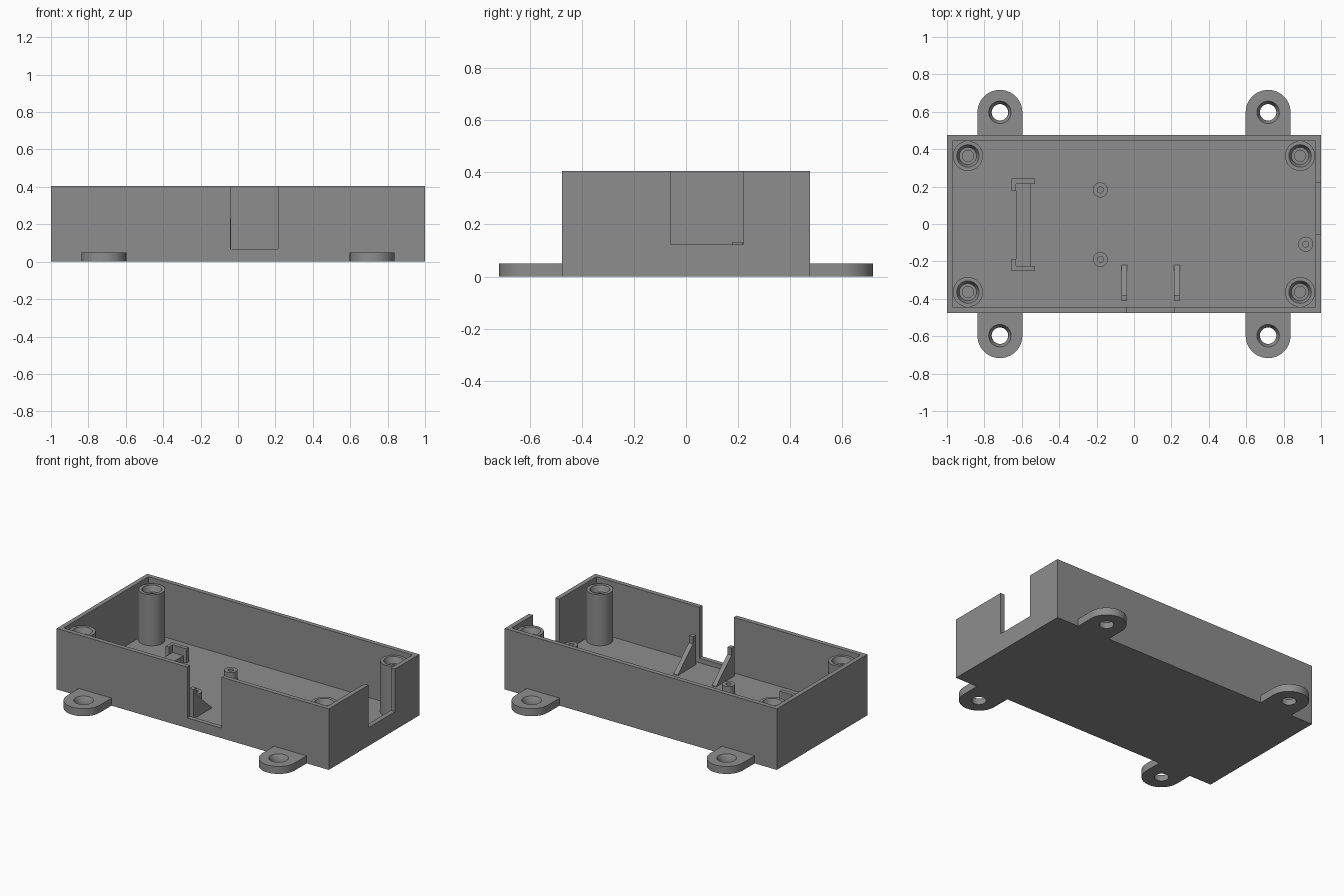
import bpy, bmesh, math

if "Cube" in bpy.data.objects:
    bpy.data.objects.remove(bpy.data.objects["Cube"])

grey = bpy.data.materials.new("grey plastic")
grey.diffuse_color = (0.27, 0.27, 0.27, 1)
grey.use_nodes = True
grey.node_tree.nodes["Principled BSDF"].inputs["Base Color"].default_value = grey.diffuse_color
FLOOR = 0.036


def finish(name, bm, smooth=False):
    bmesh.ops.recalc_face_normals(bm, faces=bm.faces)
    me = bpy.data.meshes.new(name)
    bm.to_mesh(me)
    bm.free()
    ob = bpy.data.objects.new(name, me)
    bpy.context.collection.objects.link(ob)
    me.materials.append(grey)
    if smooth:
        shade(ob)
    return ob


def shade(ob):
    bpy.ops.object.select_all(action='DESELECT')
    ob.select_set(True)
    bpy.context.view_layer.objects.active = ob
    bpy.ops.object.shade_smooth_by_angle(angle=math.radians(30))


def prism(name, pts, offset):
    """Extrude a closed 3D outline along an offset."""
    bm = bmesh.new()
    face = bm.faces.new([bm.verts.new(p) for p in pts])
    ext = bmesh.ops.extrude_face_region(bm, geom=[face], use_keep_orig=True)
    moved = [g for g in ext["geom"] if isinstance(g, bmesh.types.BMVert)]
    bmesh.ops.translate(bm, verts=moved, vec=offset)
    return finish(name, bm)


def box(name, x0, x1, y0, y1, z0, z1):
    return prism(name, [(x0, y0, z0), (x1, y0, z0), (x1, y1, z0), (x0, y1, z0)], (0, 0, z1 - z0))


def lathe(name, profile, x, y, n=40):
    """Revolve (radius, z) points about a vertical axis at x, y."""
    bm = bmesh.new()
    vs = [bm.verts.new((r, 0, z)) for r, z in profile]
    es = [bm.edges.new(p) for p in zip(vs, vs[1:])]
    bmesh.ops.spin(bm, geom=vs + es, cent=(0, 0, 0), axis=(0, 0, 1), angle=2 * math.pi, steps=n)
    bmesh.ops.remove_doubles(bm, verts=bm.verts, dist=1e-5)
    bmesh.ops.translate(bm, verts=bm.verts, vec=(x, y, 0))
    return finish(name, bm, True)


def cut(ob, cutter):
    mod = ob.modifiers.new("cut", 'BOOLEAN')
    mod.operation, mod.solver, mod.object = 'DIFFERENCE', 'EXACT', cutter
    bpy.context.view_layer.objects.active = ob
    bpy.ops.object.modifier_apply(modifier=mod.name)
    bpy.data.objects.remove(cutter)


# open tray with a notch in the front wall and one in the right wall
tray = box("tray", -1, 1, -0.475, 0.475, 0, 0.405)
cut(tray, box("cavity", -0.97, 0.97, -0.445, 0.445, FLOOR, 0.5))
cut(tray, box("front_notch", -0.04, 0.213, -0.6, -0.43, 0.067, 0.5))
cut(tray, box("right_notch", 0.95, 1.1, -0.057, 0.22, 0.122, 0.5))

for sx in (-1, 1):
    for sy in (-1, 1):
        # corner screw posts with a recess and bore
        lathe("screw_post", [(0.08, FLOOR - 0.01), (0.08, 0.375), (0.06, 0.375), (0.046, 0.335),
                             (0.03, 0.335), (0.03, 0.06), (0, 0.06)], sx * 0.888, sy * 0.364)
        # mounting ears with countersunk holes
        cx, cy, r = sx * 0.717, sy * 0.597, 0.12
        arc = [(cx + r * math.cos(a), cy + sy * r * math.sin(a), 0)
               for a in (math.pi * i / 28 for i in range(29))]
        ear = prism("mounting_ear", [(cx + r, sy * 0.47, 0)] + arc + [(cx - r, sy * 0.47, 0)], (0, 0, 0.05))
        cut(ear, lathe("ear_hole", [(0, -0.02), (0.044, -0.02), (0.044, 0.02), (0.06, 0.05),
                                    (0.06, 0.07), (0, 0.07)], cx, cy))
        shade(ear)

# small hollow standoffs
for x, y in ((-0.18, 0.182), (-0.18, -0.19), (0.918, -0.108)):
    lathe("standoff", [(0.04, FLOOR - 0.01), (0.04, 0.098), (0.016, 0.098),
                       (0.016, 0.045), (0, 0.045)], x, y, 28)

# gusset ribs beside the front notch
for x in (-0.068, 0.215):
    prism("gusset_rib", [(x, -0.22, FLOOR - 0.005), (x, -0.22, FLOOR + 0.004), (x, -0.38, 0.185),
                         (x, -0.38, 0.232), (x, -0.413, 0.232), (x, -0.413, FLOOR - 0.005)], (0.03, 0, 0))

# raised bar held between two L-shaped brackets
box("support_bar", -0.632, -0.552, -0.23, 0.222, FLOOR - 0.005, 0.08)
for s in (-1, 1):
    pts = [(-0.655, 0.182), (-0.632, 0.182), (-0.632, 0.22), (-0.53, 0.22), (-0.53, 0.247), (-0.655, 0.247)]
    prism("corner_bracket", [(x, s * y - 0.005, FLOOR - 0.005) for x, y in pts], (0, 0, 0.131 - FLOOR + 0.005))
